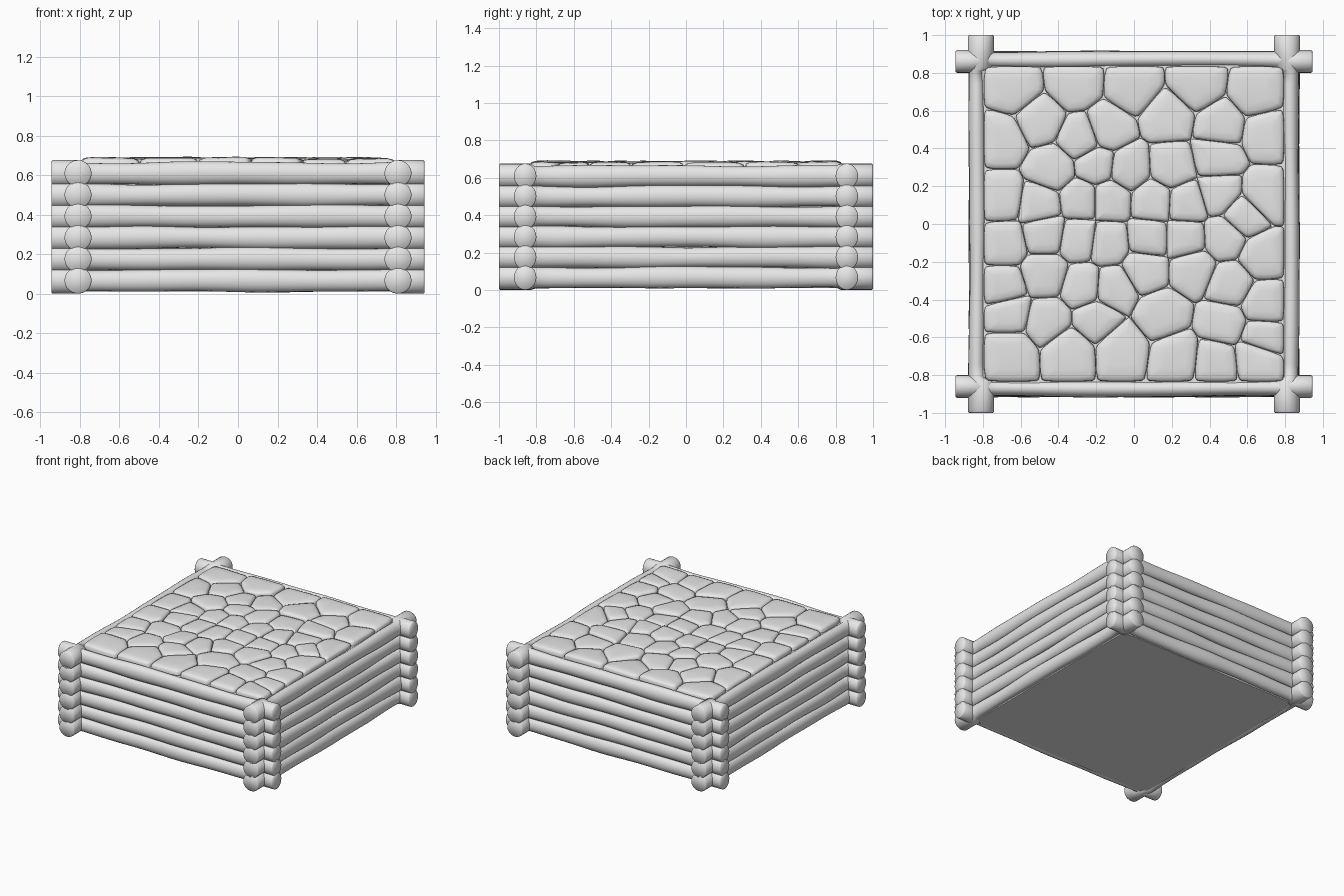
import bpy, bmesh, math, random
from mathutils import Vector

random.seed(4)
if "Cube" in bpy.data.objects:
    bpy.data.objects.remove(bpy.data.objects["Cube"])

grey = bpy.data.materials.new("plain_grey")
grey.use_nodes = True
colour = (0.8, 0.8, 0.8, 1)
grey.diffuse_color = colour
grey.node_tree.nodes["Principled BSDF"].inputs["Base Color"].default_value = colour


def finish(name, bm, smooth=True):
    bmesh.ops.recalc_face_normals(bm, faces=bm.faces)
    mesh = bpy.data.meshes.new(name)
    for f in bm.faces:
        f.smooth = smooth
    bm.to_mesh(mesh)
    bm.free()
    mesh.materials.append(grey)
    obj = bpy.data.objects.new(name, mesh)
    bpy.context.collection.objects.link(obj)
    return obj


def loft(bm, rings):
    """Skin a list of equal rings of points and cap the last one."""
    loops = [[bm.verts.new(p) for p in ring] for ring in rings]
    for a, b in zip(loops, loops[1:]):
        for i in range(len(a)):
            j = (i + 1) % len(a)
            bm.faces.new((a[i], a[j], b[j], b[i]))
    return loops


# Logs: thin wavy middle, thick blunt ends
def log(name, along_x, side, z, half, step, wall, end, end_r):
    bm = bmesh.new()
    sides, cuts = 20, 24
    stations = [(-half, 0.92), (-half + 0.008, 1), (-step - 0.02, 1)]
    stations += [(-step + 2 * step * i / cuts, 0) for i in range(cuts + 1)]
    stations += [(step + 0.02, 1), (half - 0.008, 1), (half, 0.92)]
    p, q, s = (random.uniform(0, math.tau) for _ in range(3))
    rings = []
    for t, thick in stations:
        if thick:
            ry, rz, off, dz = end_r * thick, 0.067 * thick, end, 0
        else:
            wave = math.sin(t * 5 + p) + 0.6 * math.sin(t * 11 + q)
            ry, rz = 0.043 + 0.002 * wave, 0.056 + 0.003 * wave
            off, dz = wall + 0.003 * math.sin(t * 4 + s), 0.002 * math.sin(t * 6 + s)
        ring = []
        for k in range(sides):
            a = math.tau * k / sides
            across = side * (off + ry * math.cos(a))
            up = z + dz + rz * math.sin(a)
            ring.append((t, across, up) if along_x else (across, t, up))
        rings.append(ring)
    loops = loft(bm, rings)
    bm.faces.new(loops[0])
    bm.faces.new(loops[-1])
    finish(name, bm)


for row in range(6):
    z = 0.067 + 0.1085 * row
    for side, name in ((-1, "front"), (1, "back")):
        log(f"{name}_log_{row + 1}", True, side, z, 0.945, 0.79, 0.87, 0.86, 0.06)
    for side, name in ((-1, "right"), (1, "left")):
        log(f"{name}_log_{row + 1}", False, side, z, 1.0, 0.81, 0.83, 0.81, 0.069)

# Solid core between the walls
HX, HY = 0.795, 0.835
core = bmesh.new()
bmesh.ops.create_cube(core, size=1)
for v in core.verts:
    v.co = Vector((v.co.x * 1.62, v.co.y * 1.7, 0.01 if v.co.z < 0 else 0.645))
finish("core_fill", core, False)

# Paving stones: rows of stone centres, in hundredths
rows = [
    (-63, 71, -32, 74, 0, 72, 33, 73, 65, 69),
    (-70, 45, -50, 55, -14, 50, 18, 57, 46, 52, 70, 48, -28, 45),
    (-70, 13, -43, 29, -20, 31, -3, 29, 20, 30, 44, 35, 69, 15),
    (-50, 10, -28, 13, -13, 13, 10, 12, 28, 11, 45, 16, 58, 4),
    (-69, -10, -47, -5, -29, -8, -14, -10, 8, -8, 27, -8, 48, -7, 68, -17),
    (-69, -34, -47, -27, -27, -33, -11, -34, 6, -24, 31, -24, 51, -32, 69, -42),
    (-66, -47, -46, -51, -20, -51, 15, -48, 47, -53, 68, -61),
    (-66, -68, -34, -67, -7, -66, 23, -70, 43, -72, 65, -70),
]
sites = [Vector((r[i] / 100, r[i + 1] / 100)) for r in rows for i in range(0, len(r), 2)]


def clip(poly, mid, normal):
    """Keep the part of a polygon behind a line."""
    out = []
    for a, b in zip(poly, poly[1:] + poly[:1]):
        da, db = (a - mid).dot(normal), (b - mid).dot(normal)
        if da <= 0:
            out.append(a)
        if da * db < 0:
            out.append(a.lerp(b, da / (da - db)))
    return out


def round_corners(poly, ratio):
    out = []
    for a, b in zip(poly, poly[1:] + poly[:1]):
        out += [a.lerp(b, ratio), a.lerp(b, 1 - ratio)]
    return out


stones = bmesh.new()
for site in sites:
    cell = [Vector((x * HX, y * HY)) for x, y in ((-1, -1), (1, -1), (1, 1), (-1, 1))]
    for other in sites:
        if other is not site:
            cell = clip(cell, (site + other) / 2, other - site)
    cell = round_corners(round_corners(cell, 0.1), 0.25)
    centre = sum(cell, Vector((0, 0))) / len(cell)
    tilt = Vector((random.uniform(-1, 1), random.uniform(-1, 1))) * 0.03
    top = random.uniform(0.682, 0.692)
    rings = []
    for scale, drop in ((1, 0.045), (0.99, 0.022), (0.94, 0.011), (0.8, 0.004), (0.5, 0)):
        ring = []
        for p in cell:
            d = (p - centre) * scale
            ring.append((centre.x + d.x, centre.y + d.y, top - drop + d.dot(tilt)))
        rings.append(ring)
    stones.faces.new(loft(stones, rings)[-1])
finish("paving_stones", stones)
